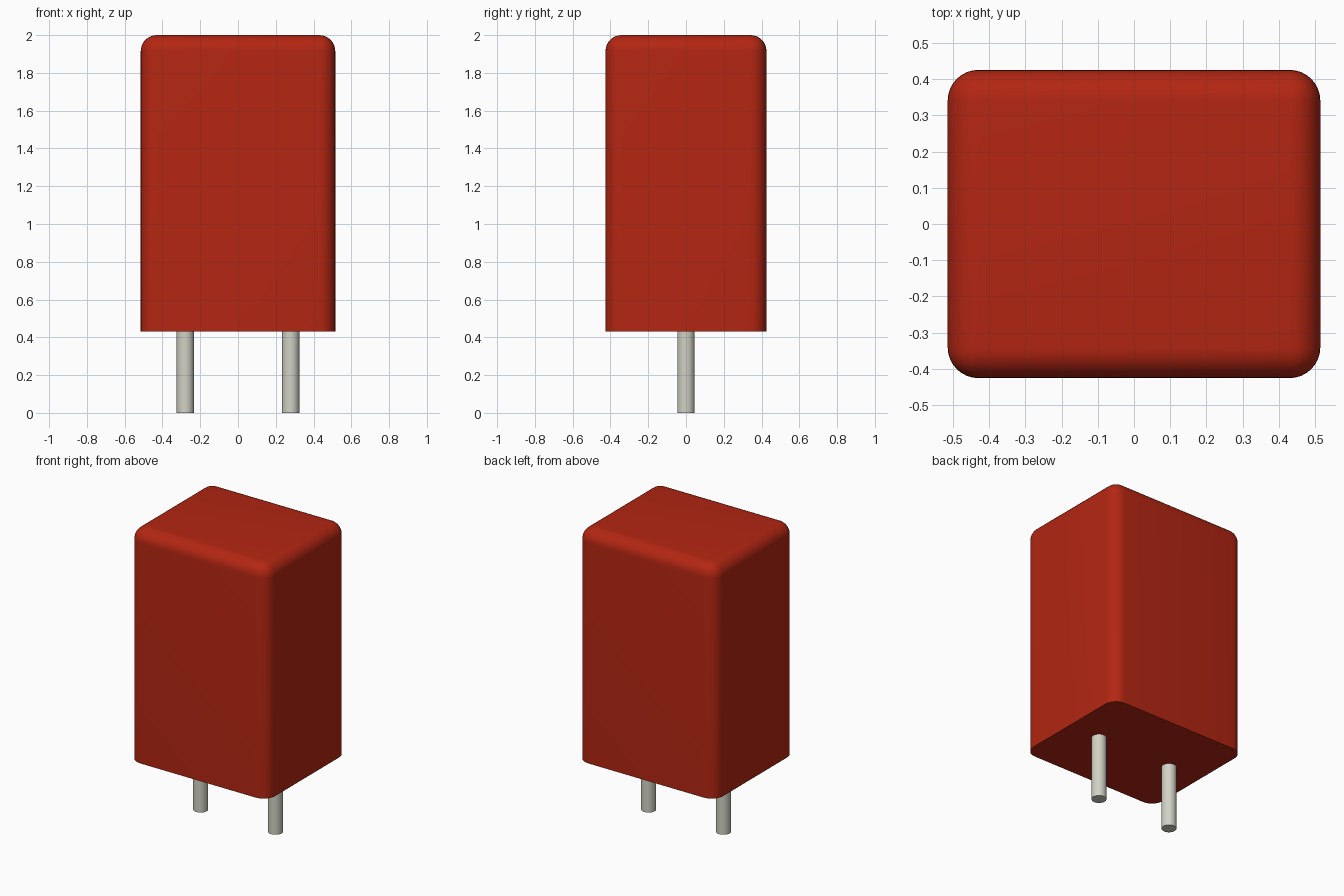
import bpy, bmesh, math

cube = bpy.data.objects.get("Cube")
if cube:
    bpy.data.objects.remove(cube, do_unlink=True)


def make_material(name, rgb, roughness, metallic=0.0):
    mat = bpy.data.materials.new(name)
    mat.use_nodes = True
    color = (*rgb, 1.0)
    mat.diffuse_color = color
    bsdf = next(n for n in mat.node_tree.nodes if n.type == "BSDF_PRINCIPLED")
    bsdf.inputs["Base Color"].default_value = color
    bsdf.inputs["Roughness"].default_value = roughness
    bsdf.inputs["Metallic"].default_value = metallic
    return mat


def finish(bm, name, mat):
    mesh = bpy.data.meshes.new(name)
    bm.to_mesh(mesh)
    bm.free()
    mesh.materials.append(mat)
    obj = bpy.data.objects.new(name, mesh)
    bpy.context.collection.objects.link(obj)
    bpy.ops.object.select_all(action="DESELECT")
    obj.select_set(True)
    bpy.context.view_layer.objects.active = obj
    bpy.ops.object.shade_smooth_by_angle(angle=math.radians(35))
    return obj


red = make_material("red plastic", (0.45, 0.019, 0.006), 0.5)
grey = make_material("pale grey metal", (0.64, 0.64, 0.56), 0.4)

WIDTH, DEPTH = 1.03, 0.852
BOTTOM, TOP = 0.432, 2.0
ROUNDING = 0.085
PIN_X, PIN_RADIUS = 0.279, 0.046

# Body: a box rounded on every edge except those around the flat base
bm = bmesh.new()
bmesh.ops.create_cube(bm, size=1.0)
for v in bm.verts:
    v.co.x *= WIDTH
    v.co.y *= DEPTH
    v.co.z = TOP if v.co.z > 0 else BOTTOM
round_edges = [e for e in bm.edges if any(v.co.z > BOTTOM + 0.01 for v in e.verts)]
bmesh.ops.bevel(bm, geom=round_edges, offset=ROUNDING, offset_type="OFFSET",
                segments=8, profile=0.5, affect="EDGES", clamp_overlap=True)
finish(bm, "body", red)

# Pins: two round leads, reaching a little way into the body
pin_top = BOTTOM + 0.03
for name, side in (("left_pin", 1), ("right_pin", -1)):
    bm = bmesh.new()
    bmesh.ops.create_cone(bm, cap_ends=True, segments=32, radius1=PIN_RADIUS,
                          radius2=PIN_RADIUS, depth=pin_top)
    bmesh.ops.translate(bm, verts=bm.verts, vec=(side * PIN_X, 0, pin_top / 2))
    finish(bm, name, grey)
